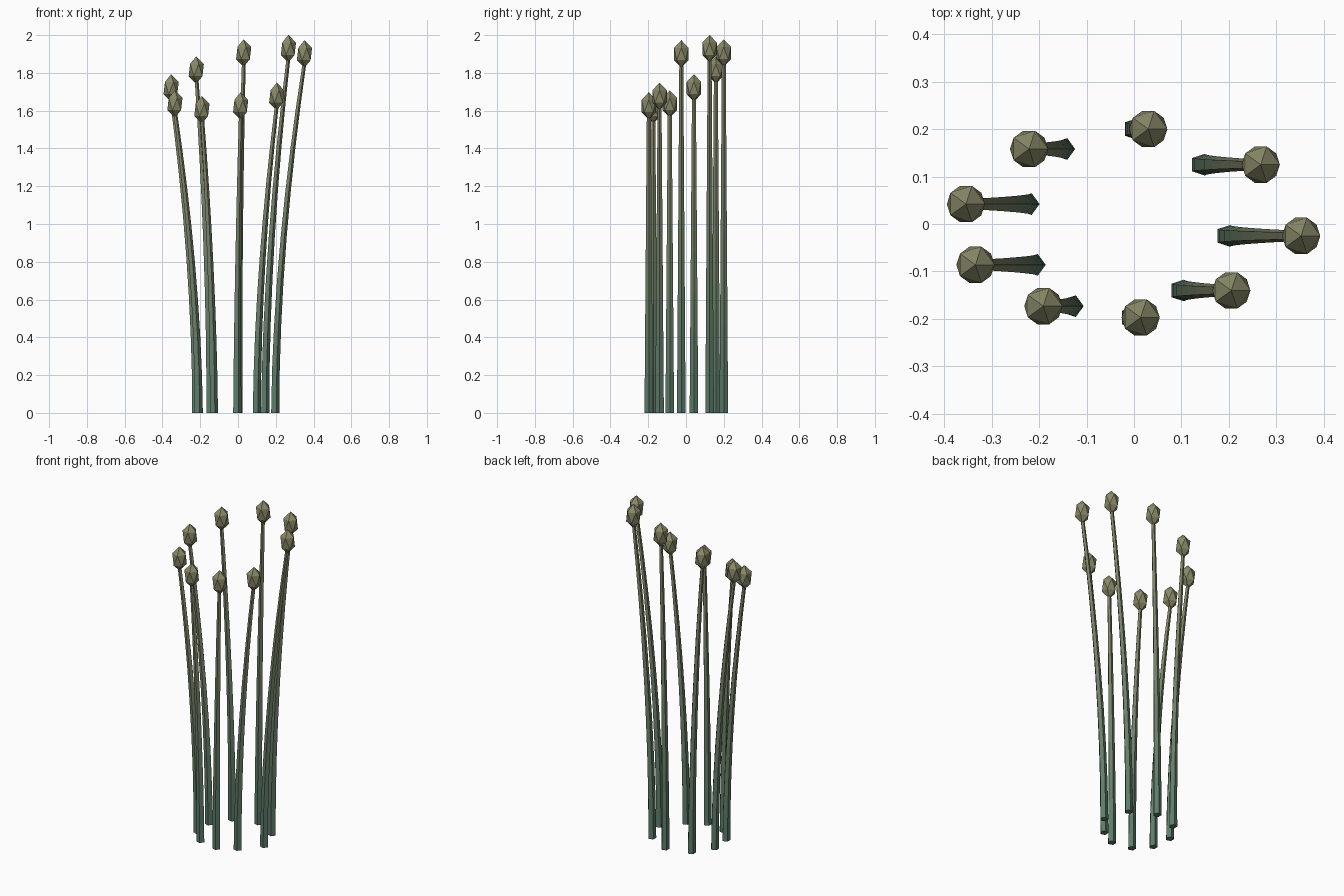
import bpy, bmesh, math
from mathutils import Matrix

if "Cube" in bpy.data.objects:
    bpy.data.objects.remove(bpy.data.objects["Cube"])

# base x, head x, y, head centre z
STEMS = [(0.00, 0.03, 0.20, 1.905), (0.142, 0.267, 0.125, 1.928),
         (0.195, 0.352, -0.025, 1.90), (0.098, 0.205, -0.14, 1.675),
         (-0.006, 0.014, -0.197, 1.625), (-0.13, -0.191, -0.173, 1.605),
         (-0.21, -0.334, -0.086, 1.635), (-0.223, -0.354, 0.042, 1.72),
         (-0.148, -0.221, 0.158, 1.815)]
SEGS, SIDES = 8, 5
R_BASE, R_TOP = 0.024, 0.011
GREEN, OLIVE = (0.10, 0.20, 0.145), (0.23, 0.23, 0.13)


def material(name, rgb):
    m = bpy.data.materials.new(name)
    m.diffuse_color = (*rgb, 1)
    m.use_nodes = True
    m.node_tree.nodes["Principled BSDF"].inputs["Base Color"].default_value = m.diffuse_color
    return m


# Colour runs from green at the base to olive at the tip
bands = [material(f"stem_band_{i}", [a + (b - a) * (i + 0.5) / SEGS for a, b in zip(GREEN, OLIVE)])
         for i in range(SEGS)]
bud_mat = material("bud_olive", (0.25, 0.25, 0.14))


def add_object(name, bm, mats):
    bmesh.ops.recalc_face_normals(bm, faces=bm.faces)
    me = bpy.data.meshes.new(name)
    bm.to_mesh(me)
    bm.free()
    for m in mats:
        me.materials.append(m)
    ob = bpy.data.objects.new(name, me)
    bpy.context.collection.objects.link(ob)


def stem(name, x0, x1, y, top):
    bm = bmesh.new()
    rings = []
    for i in range(SEGS + 1):
        t = i / SEGS
        r = R_BASE + (R_TOP - R_BASE) * t
        cx = x0 + (x1 - x0) * t ** 1.8
        rings.append([bm.verts.new((cx + r * math.cos(k * math.tau / SIDES),
                                    y + r * math.sin(k * math.tau / SIDES), top * t))
                      for k in range(SIDES)])
    for i in range(SEGS):
        for k in range(SIDES):
            j = (k + 1) % SIDES
            f = bm.faces.new((rings[i][k], rings[i][j], rings[i + 1][j], rings[i + 1][k]))
            f.material_index = i
    bm.faces.new(rings[0][::-1])
    bm.faces.new(rings[-1]).material_index = SEGS - 1
    add_object(name, bm, bands)


def bud(name, x, y, z):
    bm = bmesh.new()
    bmesh.ops.create_icosphere(bm, subdivisions=1, radius=1,
                               matrix=Matrix.Translation((x, y, z)) @ Matrix.Diagonal((0.045, 0.045, 0.073, 1)))
    add_object(name, bm, [bud_mat])


# Ring of curved stems, each with a faceted bud
for n, (x0, x1, y, z) in enumerate(STEMS, 1):
    stem(f"stem_{n}", x0, x1, y, z - 0.04)
    bud(f"bud_{n}", x1, y, z)
